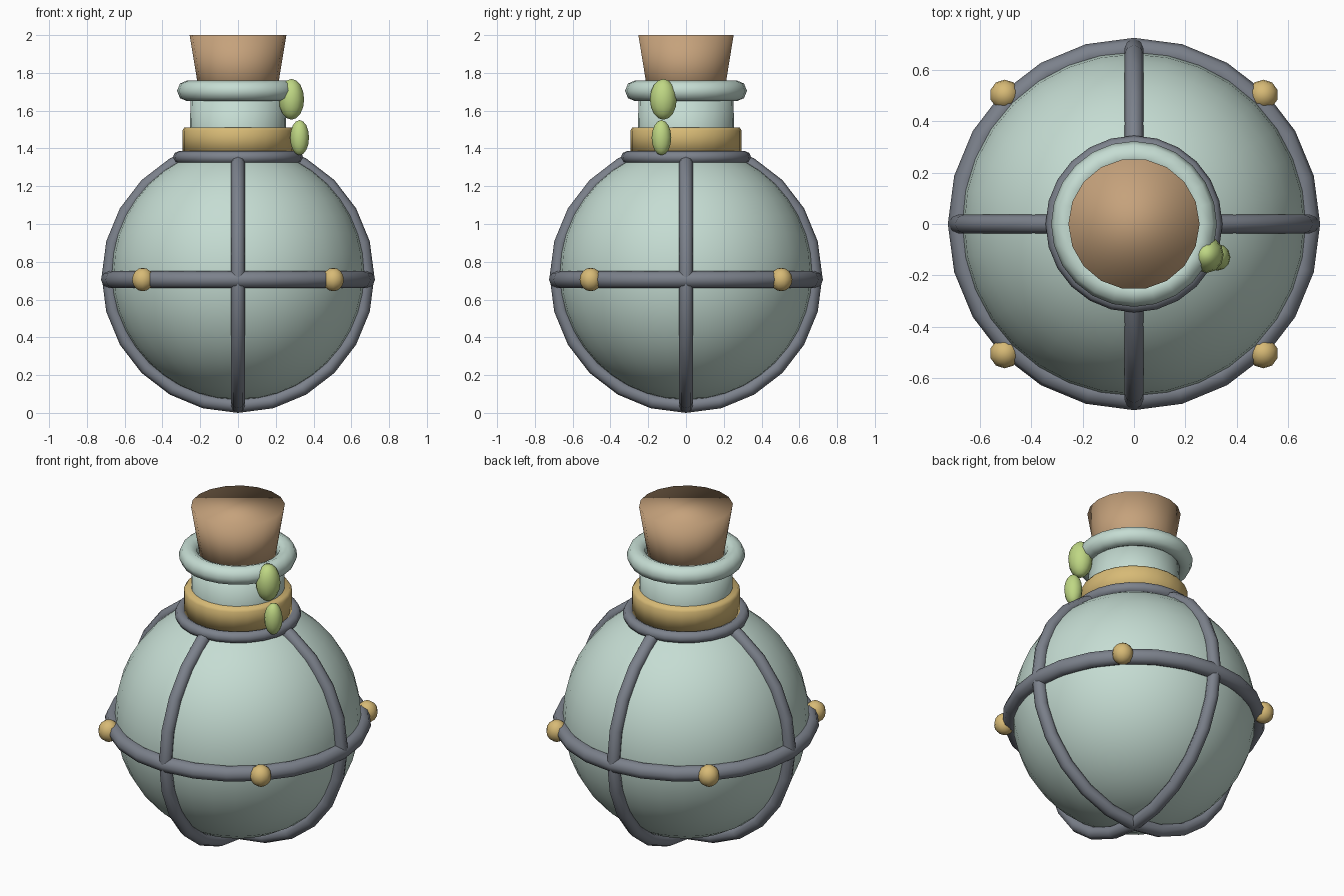
import bpy, bmesh, math

old = bpy.data.objects.get("Cube")
if old:
    bpy.data.objects.remove(old, do_unlink=True)


def material(name, rgb):
    m = bpy.data.materials.new(name)
    m.use_nodes = True
    m.diffuse_color = (*rgb, 1)
    node = m.node_tree.nodes["Principled BSDF"]
    node.inputs["Base Color"].default_value = (*rgb, 1)
    node.inputs["Roughness"].default_value = 0.6
    return m


glass = material("pale green glass", (0.56, 0.72, 0.65))
iron = material("dark grey iron", (0.2, 0.22, 0.26))
brass = material("brass", (0.68, 0.49, 0.18))
cork_brown = material("cork brown", (0.56, 0.36, 0.2))
leaf_green = material("leaf green", (0.52, 0.68, 0.23))


def finish(name, mat, angle):
    ob = bpy.context.object
    ob.name = ob.data.name = name
    ob.data.materials.append(mat)
    bpy.ops.object.shade_smooth_by_angle(angle=math.radians(angle))


def ellipsoid(name, mat, loc, scale, segs, rings):
    bpy.ops.mesh.primitive_uv_sphere_add(segments=segs, ring_count=rings, radius=1, location=loc)
    bpy.context.object.scale = scale
    finish(name, mat, 60)


def ring(name, mat, z, major, minor, rot=(0, 0, 0)):
    bpy.ops.mesh.primitive_torus_add(location=(0, 0, z), rotation=rot, major_radius=major,
                                     minor_radius=minor, major_segments=24, minor_segments=8)
    finish(name, mat, 60)


def lathe(name, mat, profile, segs):
    """Turn a (radius, height) profile about the z axis and cap both ends."""
    bm = bmesh.new()
    columns = [[bm.verts.new((r * math.cos(a), r * math.sin(a), z)) for r, z in profile]
               for a in (math.tau * i / segs for i in range(segs))]
    for i in range(segs):
        a, b = columns[i], columns[(i + 1) % segs]
        for j in range(len(profile) - 1):
            bm.faces.new((a[j], b[j], b[j + 1], a[j + 1]))
    bm.faces.new([c[0] for c in reversed(columns)])
    bm.faces.new([c[-1] for c in columns])
    me = bpy.data.meshes.new(name)
    bm.to_mesh(me)
    bm.free()
    ob = bpy.data.objects.new(name, me)
    bpy.context.collection.objects.link(ob)
    bpy.ops.object.select_all(action='DESELECT')
    ob.select_set(True)
    bpy.context.view_layer.objects.active = ob
    finish(name, mat, 180)


BELT = 0.706
HOOP = 0.722
quarter = math.pi / 2

# Glass bottle
ellipsoid("bottle_body", glass, (0, 0, 0.74), (0.67, 0.67, 0.67), 32, 20)
lathe("bottle_neck", glass, [(0.27, 1.3), (0.255, 1.5), (0.25, 1.7)], 24)
ring("bottle_lip", glass, 1.705, 0.268, 0.055)

# Iron cage: belt, two upright hoops and a shoulder ring
ring("cage_belt", iron, BELT, 0.68, 0.046)
ring("cage_hoop_side", iron, HOOP, 0.685, 0.037, (quarter, 0, 0))
ring("cage_hoop_front", iron, HOOP, 0.685, 0.037, (quarter, 0, quarter))
ring("cage_shoulder_ring", iron, 1.353, 0.312, 0.033)

# Brass collar and belt studs
lathe("collar", brass, [(0.295, 1.372), (0.295, 1.495), (0.283, 1.512)], 24)
for i in range(4):
    a = quarter * (i + 0.5)
    spot = (0.713 * math.cos(a), 0.713 * math.sin(a), BELT)
    ellipsoid(f"belt_stud_{i + 1}", brass, spot, (0.059, 0.059, 0.062), 10, 8)

# Cork stopper
lathe("cork", cork_brown, [(0.2, 1.66), (0.256, 2.0)], 18)

# Two hanging leaves
ellipsoid("leaf_upper", leaf_green, (0.283, -0.12, 1.66), (0.067, 0.071, 0.108), 12, 8)
ellipsoid("leaf_lower", leaf_green, (0.326, -0.13, 1.457), (0.05, 0.052, 0.093), 12, 8)
